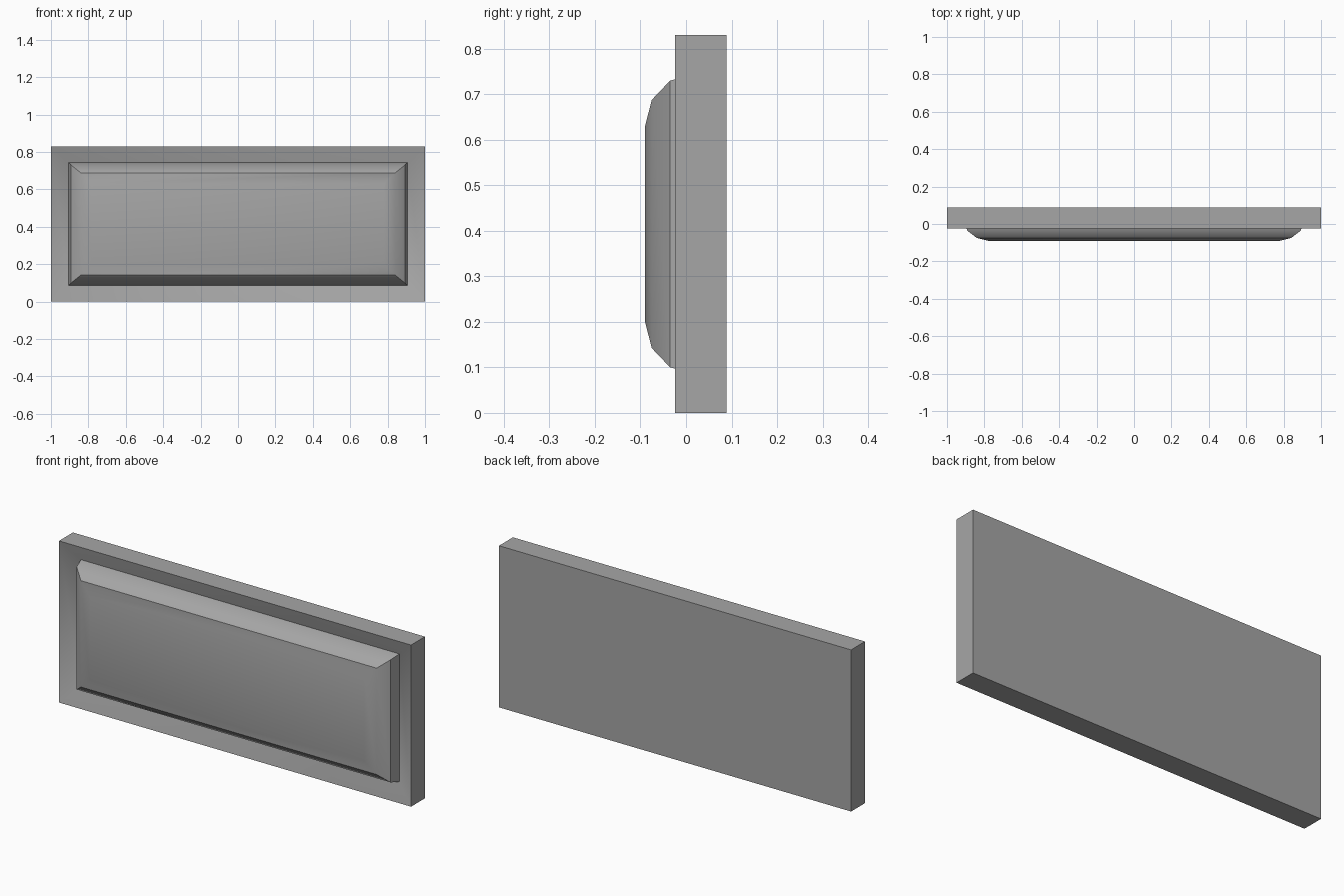
import bpy
import bmesh
import math

cube = bpy.data.objects.get("Cube")
if cube:
    bpy.data.objects.remove(cube, do_unlink=True)

grey = bpy.data.materials.new("plain_grey")
grey.use_nodes = True
colour = (0.38, 0.38, 0.38, 1)
grey.diffuse_color = colour
grey.node_tree.nodes["Principled BSDF"].inputs["Base Color"].default_value = colour

MID = 0.415  # height of the panel centre


def add_ring(bm, half_width, half_height, y):
    """Rectangle of four vertices facing the front."""
    corners = ((-1, -1), (1, -1), (1, 1), (-1, 1))
    return [bm.verts.new((sx * half_width, y, MID + sz * half_height)) for sx, sz in corners]


# Nested rectangles from back to front: half width, half height, depth
profile = [
    (1.0, MID, 0.089),       # back
    (1.0, MID, -0.024),      # outer rim
    (0.905, 0.328, 0.018),   # sunken groove
    (0.892, 0.315, -0.035),  # side wall
    (0.84, 0.273, -0.075),   # shoulder
    (0.78, 0.215, -0.09),    # raised face
]
SHOULDER = 4

bm = bmesh.new()
rings = [add_ring(bm, *step) for step in profile]
for a, b in zip(rings, rings[1:]):
    for i in range(4):
        j = (i + 1) % 4
        bm.faces.new((a[i], a[j], b[j], b[i]))
bm.faces.new(rings[0])
bm.faces.new(rings[-1])
bmesh.ops.recalc_face_normals(bm, faces=bm.faces)

# Soft shading, with crisp folds and crisp top and bottom shoulders
for face in bm.faces:
    face.smooth = True
for edge in bm.edges:
    edge.smooth = edge.calc_face_angle() < math.radians(38)
for i, j in ((0, 1), (2, 3)):
    bm.edges.get((rings[SHOULDER][i], rings[SHOULDER][j])).smooth = False

mesh = bpy.data.meshes.new("raised_panel")
bm.to_mesh(mesh)
bm.free()
mesh.materials.append(grey)
panel = bpy.data.objects.new("raised_panel", mesh)
bpy.context.collection.objects.link(panel)
